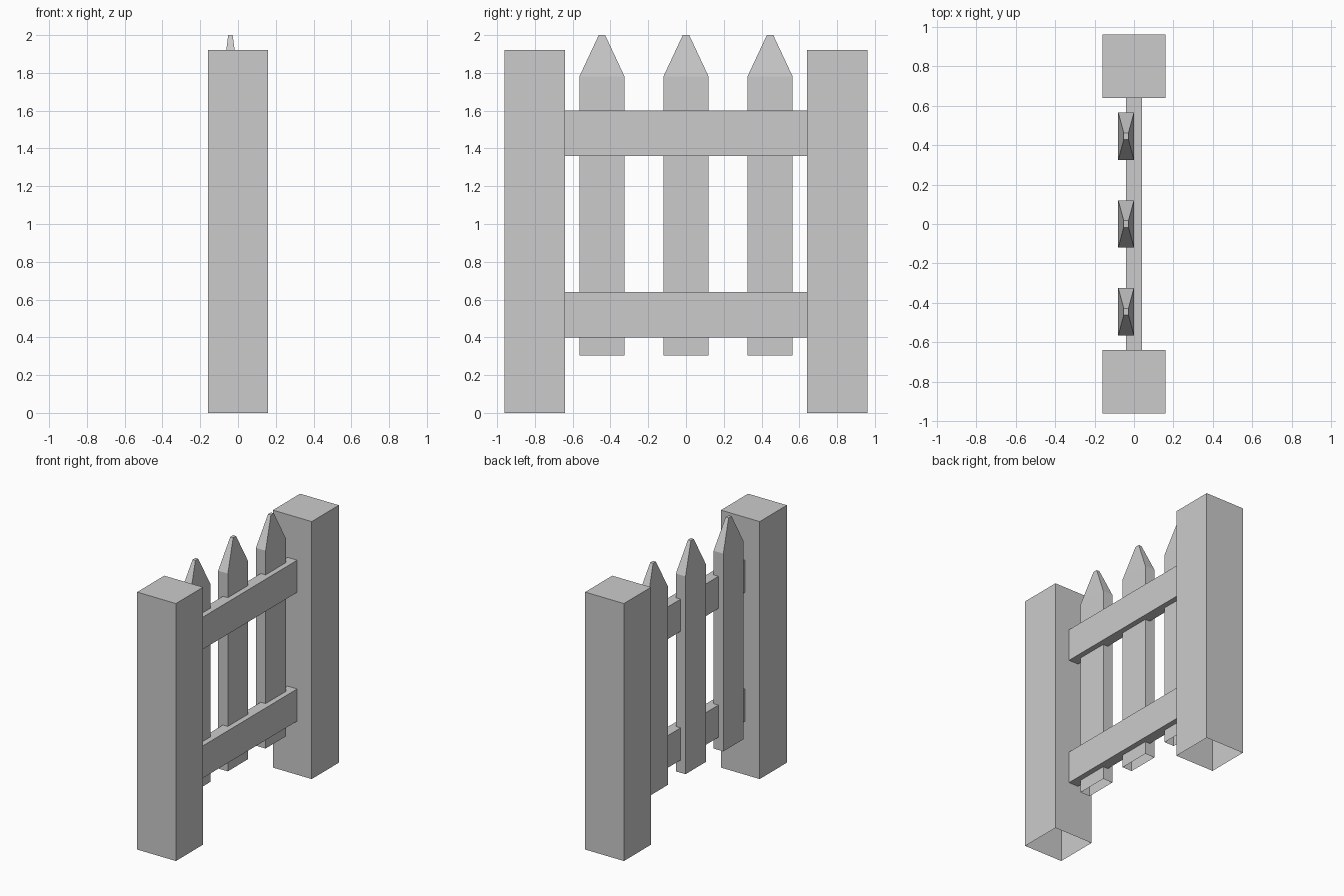
import bpy
import bmesh

cube = bpy.data.objects.get("Cube")
if cube:
    bpy.data.objects.remove(cube, do_unlink=True)

grey = bpy.data.materials.new("plain grey")
grey.use_nodes = True
colour = (0.6, 0.6, 0.6, 1)
grey.diffuse_color = colour
grey.node_tree.nodes["Principled BSDF"].inputs["Base Color"].default_value = colour


def loft(name, centre, sections, cap_top=True, cap_bottom=False):
    """Stack rectangles given as (half x, half y, z) and skin them."""
    cx, cy = centre
    bm = bmesh.new()
    rings = [[bm.verts.new((cx + sx * hx, cy + sy * hy, z))
              for sx, sy in ((-1, -1), (1, -1), (1, 1), (-1, 1))]
             for hx, hy, z in sections]
    for low, high in zip(rings, rings[1:]):
        for i in range(4):
            j = (i + 1) % 4
            bm.faces.new((low[i], low[j], high[j], high[i]))
    if cap_top:
        bm.faces.new(rings[-1])
    if cap_bottom:
        bm.faces.new(rings[0][::-1])
    mesh = bpy.data.meshes.new(name)
    bm.to_mesh(mesh)
    bm.free()
    mesh.materials.append(grey)
    obj = bpy.data.objects.new(name, mesh)
    bpy.context.collection.objects.link(obj)
    return obj


# Square end posts, open underneath
for side, y in (("front", -0.8), ("back", 0.8)):
    loft(side + "_post", (0, y), [(0.16, 0.16, 0), (0.16, 0.16, 1.92)])

# Horizontal rails between the posts
for level, z in (("lower", 0.4), ("upper", 1.36)):
    loft(level + "_rail", (0, 0),
         [(0.04, 0.64, z), (0.04, 0.64, z + 0.24)], cap_bottom=True)

# Pointed pickets, open underneath, set to one side of the rails
for place, y in (("front", -0.445), ("middle", 0), ("back", 0.445)):
    loft(place + "_picket", (-0.04, y),
         [(0.04, 0.12, 0.305), (0.04, 0.12, 1.78), (0.012, 0.017, 2.0)])
